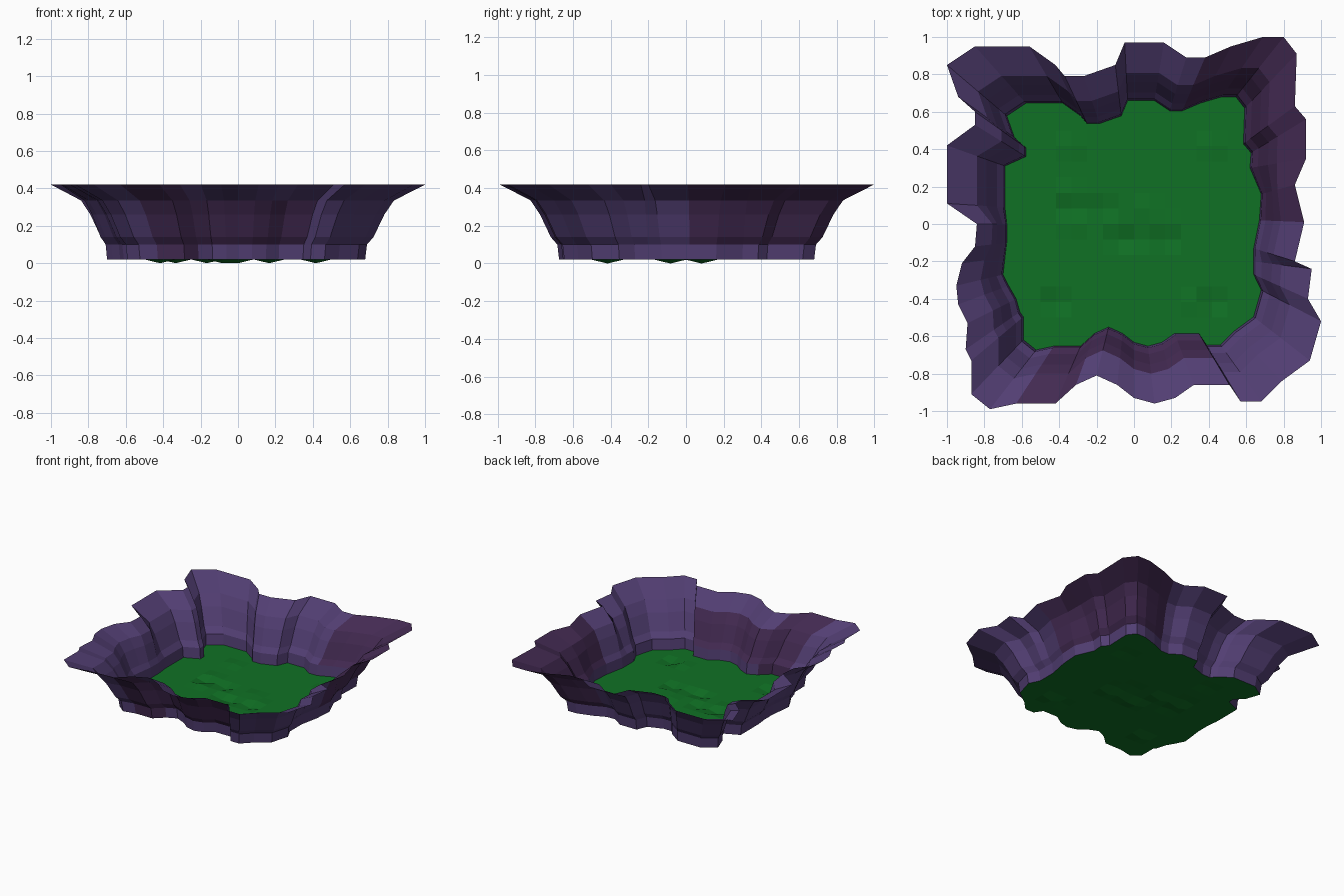
import bpy, bmesh
from mathutils import Vector

if "Cube" in bpy.data.objects:
    bpy.data.objects.remove(bpy.data.objects["Cube"])


def material(name, rgb):
    m = bpy.data.materials.new(name)
    m.diffuse_color = (*rgb, 1)
    m.use_nodes = True
    m.node_tree.nodes["Principled BSDF"].inputs["Base Color"].default_value = m.diffuse_color
    return m


blue_purple = material("blue purple rock", (0.084, 0.048, 0.170))
red_purple = material("red purple rock", (0.056, 0.023, 0.084))
green = material("green slime", (0.005, 0.165, 0.018))

# Jagged rim outline, clockwise from the back left corner
RIM = [(-1, .85), (-.85, .95), (-.56, .95), (-.42, .85), (-.37, .79), (-.27, .79),
       (-.10, .85), (-.05, .97), (.16, .97), (.28, .89), (.38, .89), (.52, .95),
       (.69, 1), (.80, 1), (.87, .91), (.86, .63), (.92, .56), (.92, .35),
       (.86, .21), (.91, .01), (.86, -.20), (.95, -.24), (.93, -.40), (1, -.52),
       (.94, -.73), (.79, -.84), (.68, -.95), (.57, -.95), (.51, -.86), (.32, -.86),
       (.22, -.93), (.11, -.96), (0, -.93), (-.09, -.86), (-.20, -.81), (-.31, -.86),
       (-.42, -.96), (-.63, -.96), (-.77, -.99), (-.87, -.91), (-.87, -.73),
       (-.90, -.67), (-.89, -.53), (-.94, -.43), (-.95, -.33), (-.92, -.21),
       (-.85, -.12), (-.84, 0), (-1, .11), (-1, .42), (-.85, .53), (-.85, .60), (-.94, .68)]

# The floor outline is the rim scaled in, except where the side walls are steeper
FOOT = [Vector(p) * 0.68 for p in RIM]
STEEP = {17: (.62, .30), 18: (.68, .16), 19: (.67, .02), 20: (.64, -.13),
         21: (.64, -.20), 22: (.64, -.27), 41: (-.61, -.47), 42: (-.63, -.40),
         43: (-.67, -.33), 44: (-.70, -.27), 45: (-.69, -.18), 46: (-.68, -.10),
         47: (-.68, 0), 48: (-.69, .09), 49: (-.69, .31)}
for i, p in STEEP.items():
    FOOT[i] = Vector(p)
N = len(RIM)

# Wall profile: height, share of the way from floor outline to rim
PROFILE = [(.02, 0), (.10, .03), (.14, .14), (.26, .32), (.335, .48), (.42, 1)]


def finish(name, bm, mats):
    me = bpy.data.meshes.new(name)
    bm.to_mesh(me)
    bm.free()
    for m in mats:
        me.materials.append(m)
    ob = bpy.data.objects.new(name, me)
    bpy.context.collection.objects.link(ob)
    return ob


# Rock wall: outline lofted up the profile
bm = bmesh.new()
rings = []
for z, t in PROFILE:
    rings.append([bm.verts.new((*FOOT[i].lerp(Vector(RIM[i]), t), z)) for i in range(N)])
for b in range(len(rings) - 1):
    for i in range(N):
        j = (i + 1) % N
        f = bm.faces.new((rings[b][i], rings[b][j], rings[b + 1][j], rings[b + 1][i]))
        # reddish rock in the back right corner and low along the front
        corner = 10 <= i <= 18 and b > 0
        front_low = 28 <= i <= 34 and b in (1, 2, 3)
        front_left = i in (35, 36)
        f.material_index = int(corner or front_low or front_left)
finish("rock_wall", bm, [blue_purple, red_purple])

# Slime floor: a dented grid joined to the jagged outline
bm = bmesh.new()
LOW = {(-.3, .1), (-.2, .1), (.2, -.1), (-.1, -.1), (0, -.1), (.4, -.4), (-.4, -.4), (.4, .4)}
HIGH = {(-.3, .4), (.1, .1), (.2, 0), (-.3, 0), (.3, -.4), (.5, .4), (-.3, .2)}
S = 12
bmesh.ops.create_grid(bm, x_segments=S, y_segments=S, size=0.5)
for v in bm.verts:
    v.co.z = .02
for spots, z in ((LOW, 0.0), (HIGH, .03)):
    for p in sorted(spots):
        inner = [v for v in bm.verts if not v.is_boundary]
        near = min(inner, key=lambda v: (v.co.xy - Vector(p)).length)
        near.co.z = z
edge_loop = [e for e in bm.edges if e.is_boundary]
outer = [bm.verts.new((*p, .02)) for p in FOOT]
edge_loop += [bm.edges.new((outer[i], outer[(i + 1) % N])) for i in range(N)]
bmesh.ops.triangle_fill(bm, edges=edge_loop, use_beauty=True, normal=(0, 0, 1))
bmesh.ops.recalc_face_normals(bm, faces=bm.faces)
if sum(f.normal.z for f in bm.faces) < 0:
    bmesh.ops.reverse_faces(bm, faces=bm.faces)
finish("slime_floor", bm, [green])
